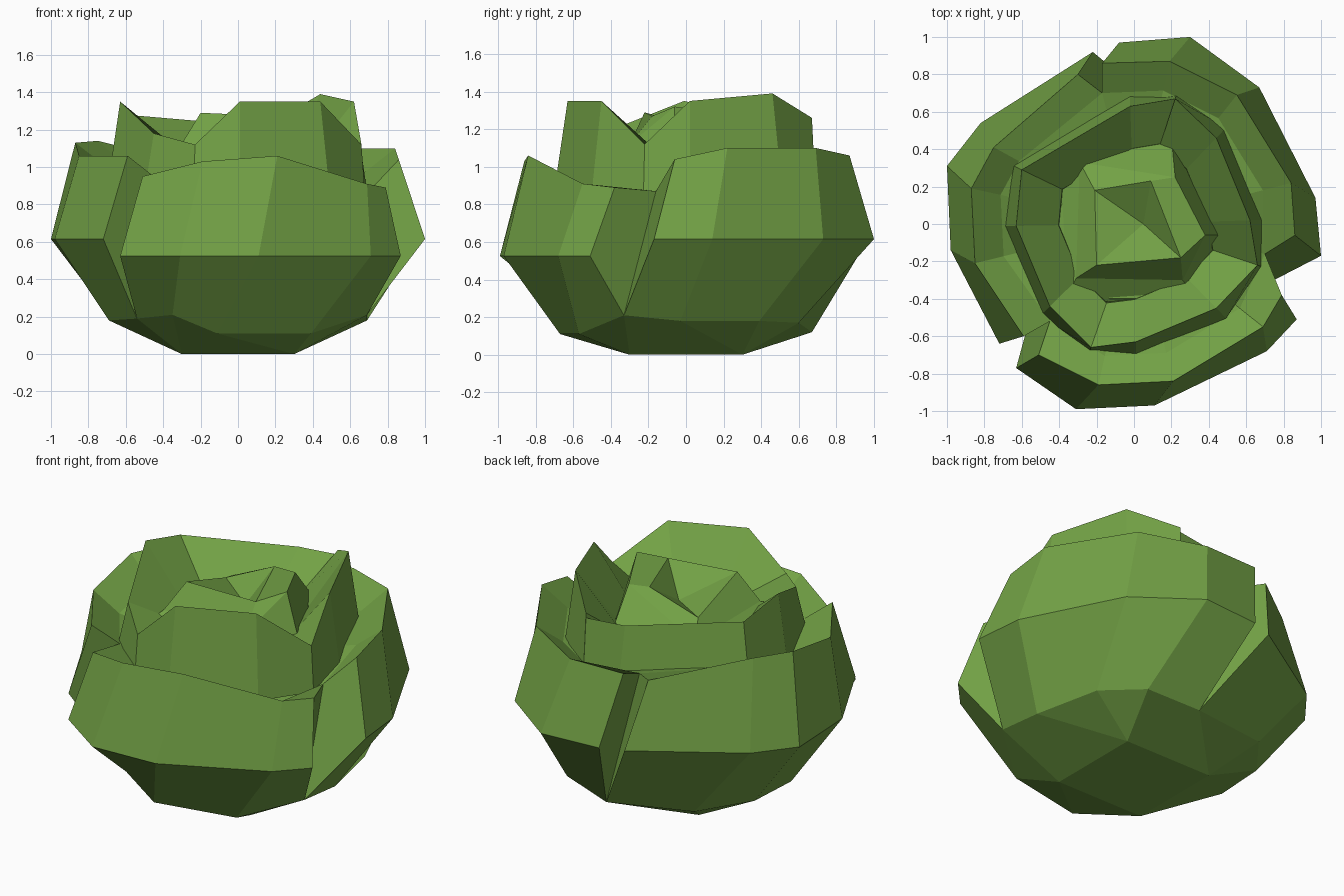
import bpy, bmesh
from math import cos, sin, tau, copysign
from mathutils import Vector

if "Cube" in bpy.data.objects:
    bpy.data.objects.remove(bpy.data.objects["Cube"])

green = bpy.data.materials.new("leaf_green")
green.diffuse_color = (0.17, 0.36, 0.06, 1)
green.use_nodes = True
green.node_tree.nodes["Principled BSDF"].inputs["Base Color"].default_value = green.diffuse_color


def loft(name, sections, closed=False):
    """Skin a row of matching sections: capped tube, or a closed ring with filled holes."""
    bm = bmesh.new()
    rows = [[bm.verts.new(p) for p in s] for s in sections]
    n = len(rows[0])
    pairs = list(zip(rows, rows[1:])) + ([(rows[-1], rows[0])] if closed else [])
    for a, b in pairs:
        for i in range(n - 1 if closed else n):
            j = (i + 1) % n
            bm.faces.new((a[i], a[j], b[j], b[i]))
    if closed:
        bmesh.ops.holes_fill(bm, edges=[e for e in bm.edges if e.is_boundary])
    else:
        for s in (rows[0], rows[-1]):
            if n == 6:  # outer leaf: leaf end plus hidden wedge
                bm.faces.new(s[1:5])
                bm.faces.new((s[0], s[1], s[4], s[5]))
            else:
                bm.faces.new(s)
    bmesh.ops.remove_doubles(bm, verts=bm.verts, dist=0.0005)
    bmesh.ops.recalc_face_normals(bm, faces=bm.faces)
    me = bpy.data.meshes.new(name)
    bm.to_mesh(me)
    bm.free()
    me.materials.append(green)
    ob = bpy.data.objects.new(name, me)
    bpy.context.collection.objects.link(ob)
    return ob


def flat(p, scale, z):
    return Vector((p[0] * scale, p[1] * scale, z))


# Seams where neighbouring outer leaves meet: (bottom, top)
seam_right = ((.69, -.33, .21), (.70, -.16, .87))
seam_left = ((-.54, -.44, .19), (-.45, -.52, .95))
seam_back = ((.08, .67, .12), (-.17, .70, 1.0))


def outer_leaf(name, start, end, low, belly, belly_z, rim):
    """Cupped leaf: square base corner, lower bend, belly, rim, inner edge, floor."""
    low = [start[0], *low, end[0]]
    inner = [start[1], *[flat(r, .82, r[2] - .12) for r in rim[1:-1]], end[1]]
    sections = []
    for l, w, r, i in zip(low, belly, rim, inner):
        corner = (copysign(.3, w[0]), copysign(.3, w[1]), 0)
        sections.append([corner, l, (*w, belly_z), r, i, flat(i, .75, i[2] - .04)])
    loft(name, sections)


def inner_leaf(name, rim):
    """Upright leaf around the heart, sloping down to the valley inside."""
    sections = []
    for k, r in enumerate(rim):
        spread = 1.03 if k in (0, len(rim) - 1) else 1.12
        sections.append([flat(r, spread, .84), Vector(r), flat(r, .64, 1.07), flat(r, .6, .84)])
    loft(name, sections)


# Outer leaves
outer_leaf("front_leaf", seam_left, seam_right,
           [(-.35, -.60, .21), (-.11, -.67, .11), (.39, -.57, .11)],
           [(-.63, -.77), (-.31, -.99), (.11, -.97), (.71, -.68), (.87, -.51)], .525,
           [(-.51, -.70, .95), (-.19, -.86, 1.03), (.21, -.84, 1.06),
            (.69, -.55, .91), (.79, -.38, .89)])
outer_leaf("right_leaf", seam_right, seam_back,
           [(.69, -.03, .18), (.60, .39, .18), (.40, .60, .17)],
           [(1.0, -.17), (.97, .14), (.67, .73), (.30, 1.0), (-.08, .97)], .615,
           [(.86, -.06, 1.04), (.84, .22, 1.10), (.55, .69, 1.10),
            (.19, .87, 1.06), (-.17, .86, 1.06)])
outer_leaf("left_leaf", seam_back, seam_left,
           [(-.45, .56, .16), (-.67, .28, .18), (-.69, -.05, .18)],
           [(-.22, .92), (-.82, .54), (-1.0, .31), (-.98, -.14), (-.72, -.64)], .615,
           [(-.30, .80, 1.03), (-.75, .41, 1.14), (-.87, .19, 1.13),
            (-.85, -.21, 1.06), (-.59, -.60, 1.06)])

# Inner leaves
inner_leaf("inner_front_leaf", [(-.23, -.66, 1.12), (.01, -.63, 1.35),
                                (.44, -.45, 1.35), (.66, -.22, 1.12)])
inner_leaf("inner_right_leaf", [(.66, -.22, 1.12), (.62, .02, 1.35),
                                (.44, .46, 1.39), (.22, .67, 1.26)])
inner_leaf("inner_left_leaf", [(.22, .67, 1.23), (-.02, .63, 1.23), (-.60, .29, 1.28),
                               (-.63, -.01, 1.35), (-.45, -.44, 1.18), (-.23, -.66, 1.12)])

# Heart: small raised leaves around a pit
foot = [(-.42, .34, 1.04), (.20, .46, 1.04), (.46, -.06, 1.04), (.32, -.38, 1.04), (-.38, -.43, 1.04)]
outer = [(-.29, .33, 1.09), (.22, .25, 1.28), (.38, -.06, 1.32), (.26, -.30, 1.12), (-.31, -.29, 1.11)]
crest = [(-.21, .18, 1.16), (.09, .23, 1.29), (.25, -.18, 1.27), (.25, -.18, 1.27), (-.20, -.22, 1.29)]
loft("heart", [[f, o, c, (.05, 0, 1.13)] for f, o, c in zip(foot, outer, crest)], closed=True)

# Solid core filling the valley, and the square foot of the head
profile = [(.25, .10), (.45, .5), (.58, .88), (.42, 1.05)]
loft("core", [[(r * cos(tau * k / 10), r * sin(tau * k / 10), z) for r, z in profile]
              for k in range(10)], closed=True)
bpy.ops.mesh.primitive_plane_add(size=.6, rotation=(tau / 2, 0, 0))
bpy.context.object.name = "base"
bpy.context.object.data.materials.append(green)
